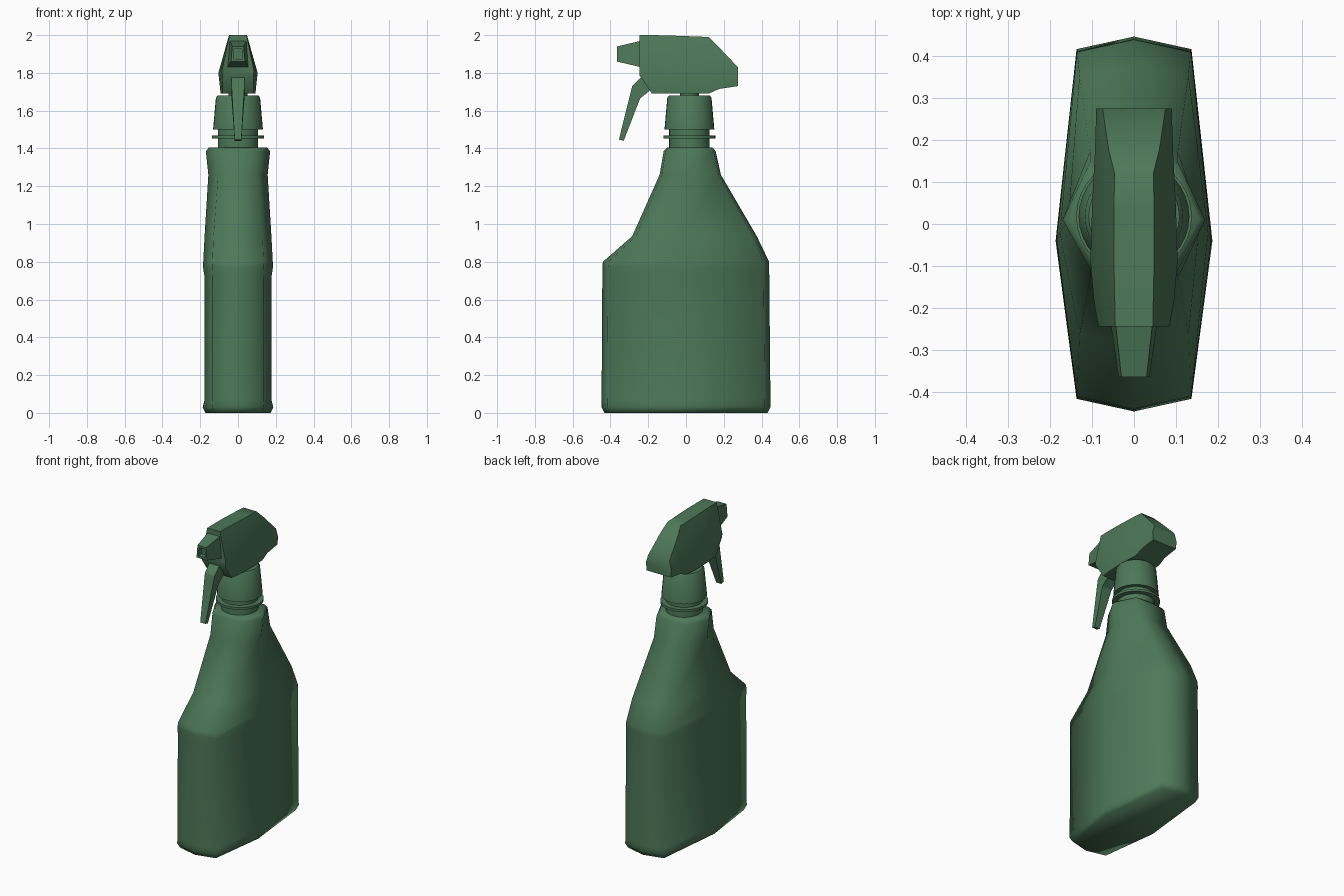
import bpy, bmesh, math
from mathutils import Vector

cube = bpy.data.objects.get("Cube")
if cube:
    bpy.data.objects.remove(cube, do_unlink=True)

green = bpy.data.materials.new("bottle green")
green.use_nodes = True
colour = (0.075, 0.19, 0.1, 1)
green.diffuse_color = colour
green.node_tree.nodes["Principled BSDF"].inputs["Base Color"].default_value = colour


def loft(name, rings, sharp_rule, cap_end=True):
    """Skin equal-sized rings of points and close the ends."""
    bm = bmesh.new()
    rows = [[bm.verts.new(p) for p in ring] for ring in rings]
    n = len(rows[0])
    for a, b in zip(rows, rows[1:]):
        for i in range(n):
            j = (i + 1) % n
            bm.faces.new((a[i], a[j], b[j], b[i]))
    bm.faces.new(rows[0])
    if cap_end:
        bm.faces.new(rows[-1])
    bmesh.ops.recalc_face_normals(bm, faces=bm.faces)
    for f in bm.faces:
        f.smooth = True
    for e in bm.edges:
        e.smooth = not sharp_rule(e)
    mesh = bpy.data.meshes.new(name)
    bm.to_mesh(mesh)
    bm.free()
    mesh.materials.append(green)
    obj = bpy.data.objects.new(name, mesh)
    bpy.context.collection.objects.link(obj)
    return obj


def sharper_than(degrees):
    return lambda e: len(e.link_faces) == 2 and e.calc_face_angle(0) > math.radians(degrees)


# Bottle: eight-sided rings, with a shallow label recess on both sides
def bottle_ring(z, front, back, corner_x, side_x, inset, side_y):
    right = [(0, front), (corner_x, front + inset), (side_x, side_y),
             (corner_x, back - inset), (0, back)]
    left = [(-x, y) for x, y in right[3:0:-1]]
    return [(x, y, z) for x, y in right + left]


bottle_rows = [
    (0.0, -0.432, 0.432, 0.125, 0.172, 0.03, -0.04),
    (0.03, -0.447, 0.447, 0.137, 0.187, 0.03, -0.04),
    (0.065, -0.447, 0.447, 0.135, 0.178, 0.03, -0.04),
    (0.72, -0.443, 0.441, 0.135, 0.177, 0.03, -0.04),
    (0.77, -0.443, 0.44, 0.137, 0.185, 0.03, -0.04),
    (0.80, -0.44, 0.44, 0.136, 0.184, 0.03, -0.04),
    (0.935, -0.285, 0.375, 0.13, 0.177, 0.02, -0.02),
    (1.26, -0.14, 0.185, 0.105, 0.157, 0.012, 0.01),
    (1.385, -0.118, 0.157, 0.105, 0.17, 0.01, 0.01),
    (1.405, -0.10, 0.14, 0.095, 0.155, 0.008, 0.01),
]


def bottle_sharp(e):
    in_panel = all(0.05 < v.co.z < 0.75 for v in e.verts)
    return sharper_than(40 if in_panel else 75)(e)


loft("bottle", [bottle_ring(*r) for r in bottle_rows], bottle_sharp)


# Round parts share one axis
def turned(name, profile, sides=32):
    rings = [[(r * math.cos(2 * math.pi * i / sides),
               0.018 + r * math.sin(2 * math.pi * i / sides), z)
              for i in range(sides)] for r, z in profile]
    return loft(name, rings, sharper_than(35))


turned("neck", [(0.107, 1.39), (0.107, 1.51)])
turned("neck_flange", [(0.138, 1.453), (0.138, 1.468)])
turned("cap", [(0.132, 1.5), (0.117, 1.668), (0.108, 1.68)])
turned("dip_stem", [(0.05, 1.67), (0.05, 1.72)])


# Spray head: six-sided sections running front to back
def head_ring(y, top, mid, bottom, top_x, mid_x, bottom_x):
    half = [(top_x, top), (mid_x, mid), (bottom_x, bottom)]
    return [(x, y, z) for x, z in half] + [(-x, y, z) for x, z in half[::-1]]


head_rows = [
    (-0.245, 2.0, 1.81, 1.785, 0.045, 0.085, 0.082),
    (-0.18, 2.0, 1.80, 1.69, 0.046, 0.096, 0.082),
    (-0.09, 1.998, 1.80, 1.69, 0.048, 0.104, 0.092),
    (0.04, 1.993, 1.80, 1.69, 0.048, 0.1, 0.092),
    (0.12, 1.99, 1.80, 1.69, 0.046, 0.096, 0.088),
    (0.175, 1.935, 1.79, 1.715, 0.06, 0.093, 0.085),
    (0.275, 1.83, 1.78, 1.73, 0.075, 0.09, 0.085),
]
loft("spray_head", [head_ring(*r) for r in head_rows], sharper_than(55))


# Nozzle: tapered block with a square opening sunk in its tip
def square_ring(y, top_x, bottom_x, half_z):
    z = 1.90
    return [(top_x, y, z + half_z), (bottom_x, y, z - half_z),
            (-bottom_x, y, z - half_z), (-top_x, y, z + half_z)]


loft("nozzle", [square_ring(-0.22, 0.046, 0.058, 0.074),
                square_ring(-0.365, 0.03, 0.037, 0.04),
                square_ring(-0.365, 0.02, 0.024, 0.027),
                square_ring(-0.33, 0.02, 0.024, 0.027)], sharper_than(30))


# Trigger: bent lever, narrowing towards its lower end
def trigger_ring(front, back, half_x):
    return [(s * half_x, y, z) for s, (y, z) in
            ((1, front), (1, back), (-1, back), (-1, front))]


loft("trigger", [trigger_ring((-0.225, 1.79), (-0.18, 1.715), 0.036),
                 trigger_ring((-0.285, 1.73), (-0.243, 1.665), 0.034),
                 trigger_ring((-0.355, 1.447), (-0.33, 1.44), 0.018)], sharper_than(30))
